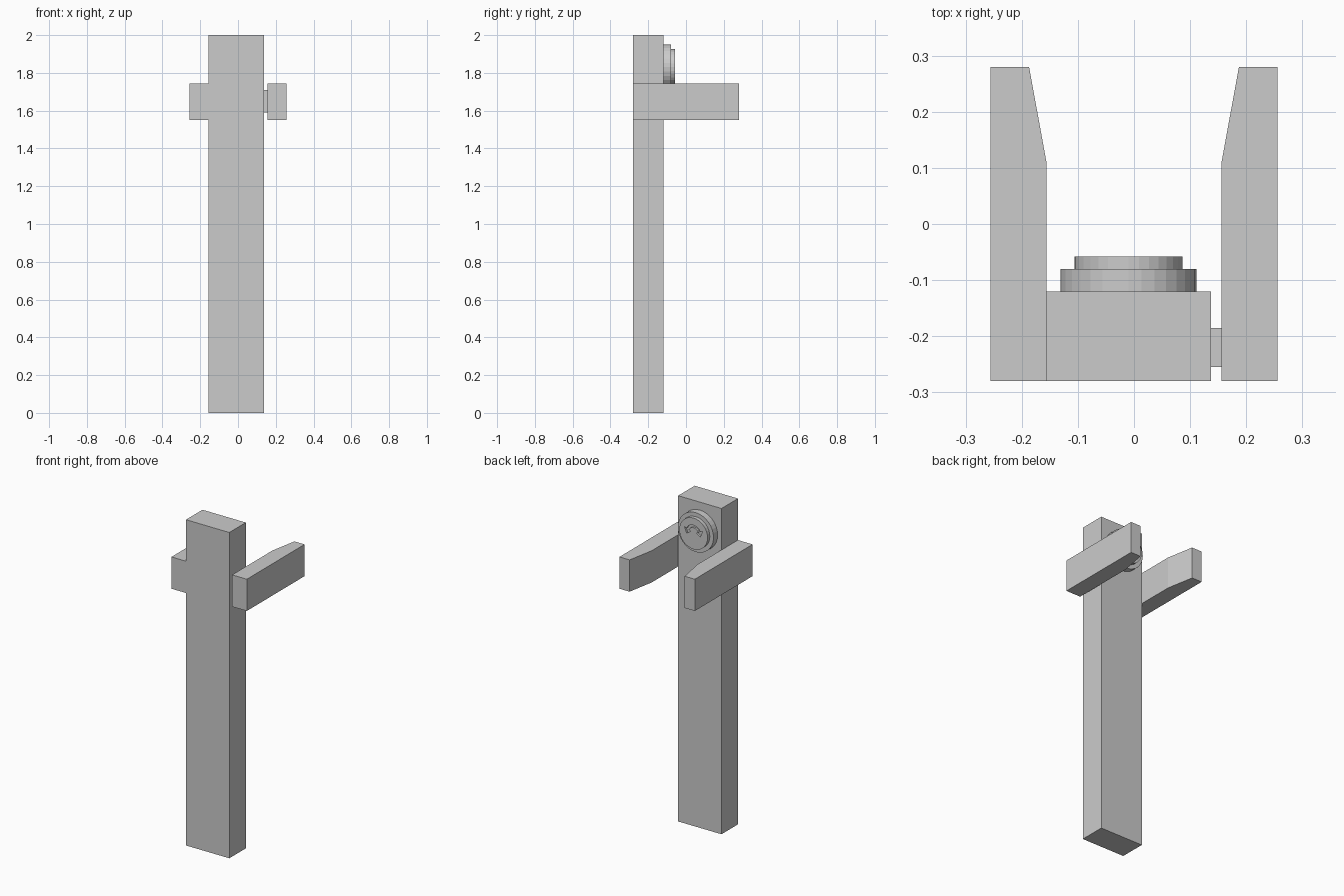
import bpy, bmesh
from math import sin, cos, pi, radians
from mathutils import Vector

if "Cube" in bpy.data.objects:
    bpy.data.objects.remove(bpy.data.objects["Cube"])


def prism(name, points, offset):
    """Extrude a flat outline along an offset vector."""
    bm = bmesh.new()
    base = bm.faces.new([bm.verts.new(p) for p in points])
    top = bmesh.ops.extrude_face_region(bm, geom=[base])
    verts = [g for g in top["geom"] if isinstance(g, bmesh.types.BMVert)]
    bmesh.ops.translate(bm, verts=verts, vec=Vector(offset))
    bmesh.ops.recalc_face_normals(bm, faces=bm.faces)
    mesh = bpy.data.meshes.new(name)
    bm.to_mesh(mesh)
    bm.free()
    obj = bpy.data.objects.new(name, mesh)
    bpy.context.collection.objects.link(obj)
    return obj


def box(name, x0, x1, y0, y1, z0, z1):
    outline = [(x0, y0, z0), (x1, y0, z0), (x1, y1, z0), (x0, y1, z0)]
    return prism(name, outline, (0, 0, z1 - z0))


DIAL_X, DIAL_Z = -0.01, 1.83


def on_dial(r, angle, y):
    return (DIAL_X + r * cos(angle), y, DIAL_Z + r * sin(angle))


def disc(name, radius, y0, y1, sides=32):
    outline = [on_dial(radius, 2 * pi * i / sides, y0) for i in range(sides)]
    return prism(name, outline, (0, y1 - y0, 0))


# Upright post and the small pivot block carrying the right arm
box("post", -0.157, 0.137, -0.28, -0.12, 0, 2)
box("arm_pivot", 0.137, 0.156, -0.255, -0.185, 1.59, 1.71)

# Mirrored arms, tapered on the inside near the tip
for side, name in ((-1, "left_arm"), (1, "right_arm")):
    profile = [(0.256, -0.28), (0.256, 0.28), (0.187, 0.28), (0.156, 0.11), (0.156, -0.28)]
    prism(name, [(side * x, y, 1.55) for x, y in profile], (0, 0, 0.195))

# Stepped round dial on the rear face
disc("dial_base", 0.121, -0.12, -0.08)
face = disc("dial_face", 0.096, -0.08, -0.058)

# Recessed two-way arrow in the dial face
start, steps = radians(25), 10
arc = [start + (pi - 2 * start) * i / steps for i in range(steps + 1)]
shape = [(0.052, a) for a in arc]
shape += [(0.068, pi - start), (0.047, radians(192)), (0.022, pi - start)]
shape += [(0.036, a) for a in reversed(arc)]
shape += [(0.022, start), (0.047, radians(-12)), (0.068, start)]
cutter = prism("arrow_cutter", [on_dial(r, a, -0.07) for r, a in shape], (0, 0.03, 0))
cutter.hide_render = True
cutter.hide_viewport = True
cut = face.modifiers.new("arrow_recess", "BOOLEAN")
cut.operation = "DIFFERENCE"
cut.solver = "EXACT"
cut.object = cutter
